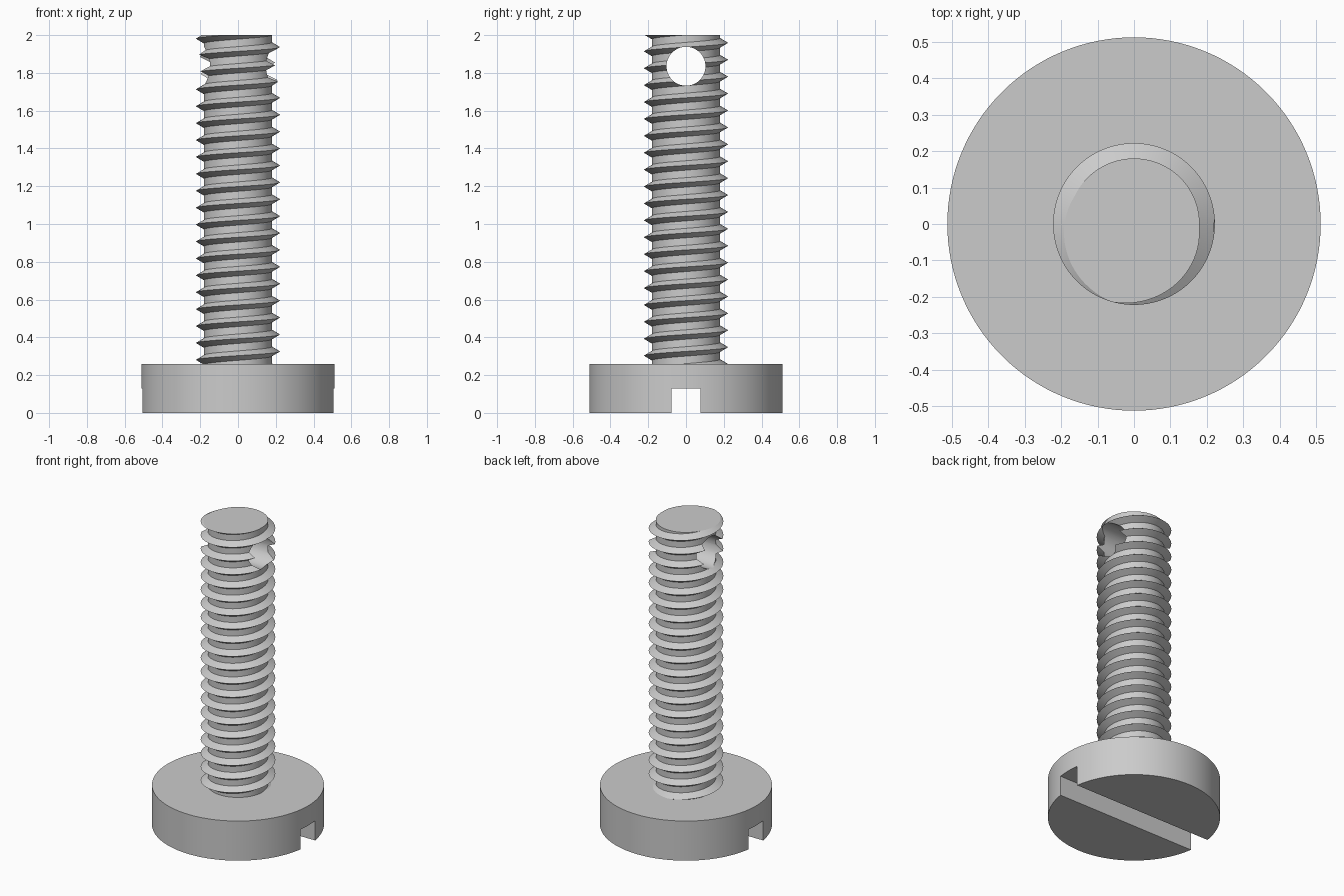
import bpy
import bmesh
import math

HEAD_R, HEAD_H = 0.512, 0.26
ROOT_R, CREST_R, PITCH, FLANK = 0.18, 0.222, 0.0895, 0.025
SEG, TURNS, FIRST_CREST = 72, 24, 0.057
TOP, BURIED = 2.0, 0.2

if "Cube" in bpy.data.objects:
    bpy.data.objects.remove(bpy.data.objects["Cube"])

steel = bpy.data.materials.new("plain grey steel")
steel.use_nodes = True
grey = (0.6, 0.6, 0.6, 1)
steel.diffuse_color = grey
steel.node_tree.nodes["Principled BSDF"].inputs["Base Color"].default_value = grey


def activate(obj):
    bpy.ops.object.select_all(action="DESELECT")
    obj.select_set(True)
    bpy.context.view_layer.objects.active = obj


def cut(obj, cutter):
    """Subtract the cutter from the part and discard it."""
    activate(obj)
    mod = obj.modifiers.new("cut", "BOOLEAN")
    mod.operation, mod.solver, mod.object = "DIFFERENCE", "EXACT", cutter
    bpy.ops.object.modifier_apply(modifier=mod.name)
    bpy.data.objects.remove(cutter)


def finish(obj):
    obj.data.materials.clear()
    obj.data.materials.append(steel)
    activate(obj)
    bpy.ops.object.shade_smooth_by_angle(angle=math.radians(30))


# Flat round head with a screwdriver slot across the underside
bpy.ops.mesh.primitive_cylinder_add(vertices=128, radius=HEAD_R, depth=HEAD_H,
                                    location=(0, 0, HEAD_H / 2))
head = bpy.context.object
head.name = "screw_head"
bpy.ops.mesh.primitive_cube_add(size=1)
slot = bpy.context.object
slot.scale = (2, 0.154, 0.26)
cut(head, slot)
finish(head)

# Threaded shank: a V profile wound up a right-handed helix
bm = bmesh.new()
profile = [(ROOT_R, -FLANK), (CREST_R, 0), (ROOT_R, FLANK)]
rings = []
for i in range(SEG * TURNS + 1):
    a = 2 * math.pi * i / SEG
    z = FIRST_CREST + PITCH * i / SEG
    rings.append([bm.verts.new((r * math.cos(a), r * math.sin(a), z + dz))
                  for r, dz in profile])
for i in range(SEG * TURNS):
    here, there = rings[i], rings[i + 1]
    for p in range(2):
        bm.faces.new((here[p], there[p], there[p + 1], here[p + 1]))
    if i + 1 + SEG < len(rings):
        bm.faces.new((here[2], there[2], rings[i + 1 + SEG][0], rings[i + SEG][0]))

# Trim both ends flat and cap them
for z, side in ((BURIED, -1), (TOP, 1)):
    bmesh.ops.bisect_plane(bm, geom=bm.verts[:] + bm.edges[:] + bm.faces[:],
                           plane_co=(0, 0, z), plane_no=(0, 0, side), clear_outer=True)
    rim = [e for e in bm.edges if e.is_boundary
           and all(abs(v.co.z - z) < 1e-4 for v in e.verts)]
    bmesh.ops.edgeloop_fill(bm, edges=rim)
bmesh.ops.recalc_face_normals(bm, faces=bm.faces[:])
mesh = bpy.data.meshes.new("threaded_shank")
bm.to_mesh(mesh)
bm.free()
shank = bpy.data.objects.new("threaded_shank", mesh)
bpy.context.collection.objects.link(shank)

# Cross hole near the tip
bpy.ops.mesh.primitive_cylinder_add(vertices=64, radius=0.103, depth=1,
                                    location=(0, 0, 1.835),
                                    rotation=(0, math.pi / 2, 0))
cut(shank, bpy.context.object)
finish(shank)
